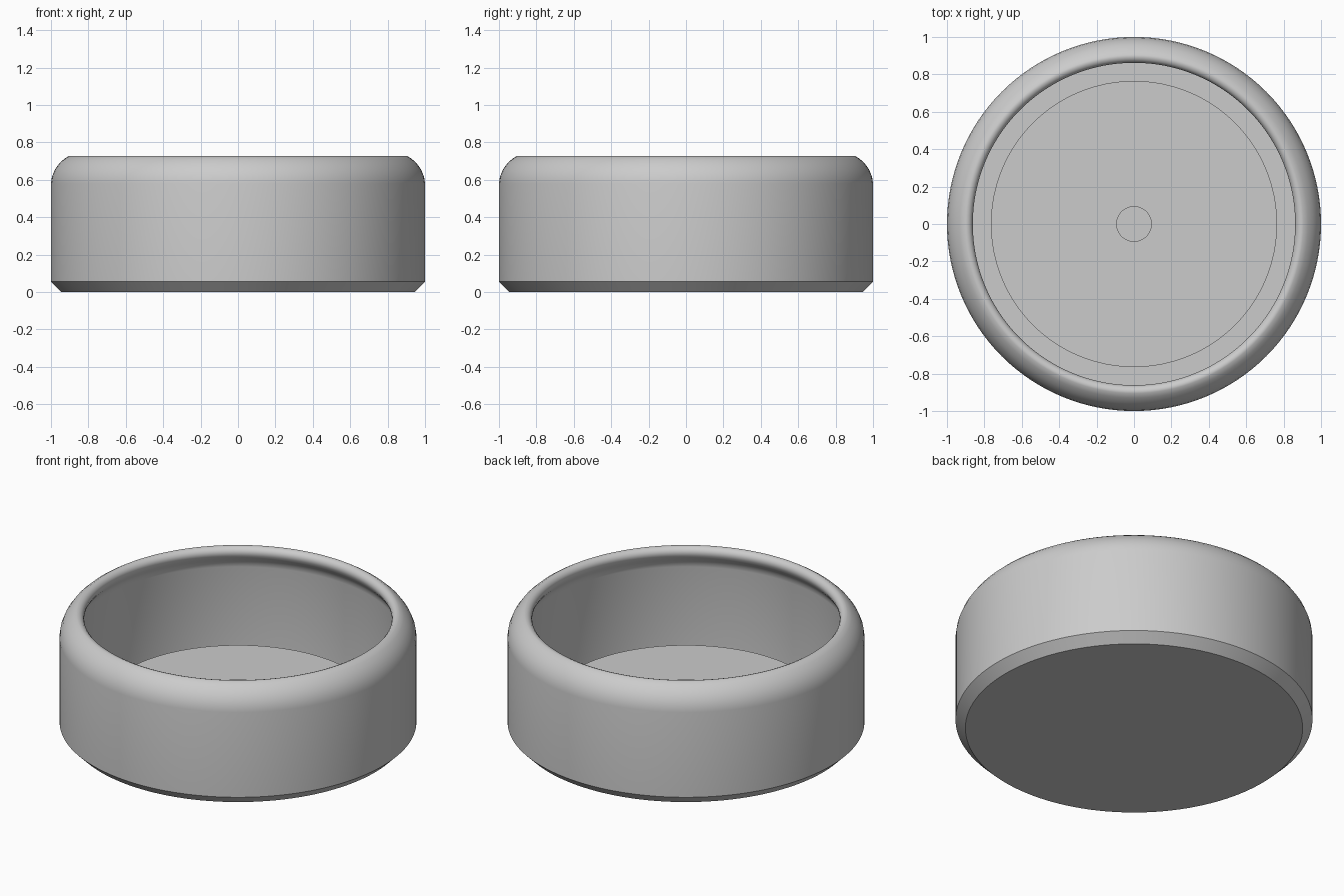
import bpy, bmesh, math

if "Cube" in bpy.data.objects:
    bpy.data.objects.remove(bpy.data.objects["Cube"])

SEGMENTS = 128
grey = bpy.data.materials.new("light grey")
grey.diffuse_color = (0.6, 0.6, 0.6, 1)
grey.use_nodes = True
grey.node_tree.nodes["Principled BSDF"].inputs["Base Color"].default_value = grey.diffuse_color


def lathe(name, profile):
    """Spin an (r, z) profile about the z axis; it runs from axis to axis."""
    bm = bmesh.new()
    verts = [bm.verts.new((r, 0, z)) for r, z in profile]
    edges = [bm.edges.new(pair) for pair in zip(verts, verts[1:])]
    bmesh.ops.spin(bm, geom=verts + edges, axis=(0, 0, 1), cent=(0, 0, 0),
                   angle=math.tau, steps=SEGMENTS, use_duplicate=False)
    bmesh.ops.remove_doubles(bm, verts=bm.verts, dist=1e-4)
    bmesh.ops.recalc_face_normals(bm, faces=bm.faces)
    mesh = bpy.data.meshes.new(name)
    bm.to_mesh(mesh)
    bm.free()
    mesh.materials.append(grey)
    obj = bpy.data.objects.new(name, mesh)
    bpy.context.collection.objects.link(obj)
    bpy.ops.object.select_all(action='DESELECT')
    obj.select_set(True)
    bpy.context.view_layer.objects.active = obj
    bpy.ops.object.shade_smooth_by_angle(angle=math.radians(32))
    return obj


# Chamfered foot and outer wall
outside = [(0, 0), (0.945, 0), (1, 0.055), (1, 0.58)]
# Rounded lip that leans inward
lip = [(0.995, 0.615), (0.98, 0.653), (0.957, 0.686), (0.93, 0.711),
       (0.905, 0.727), (0.892, 0.728), (0.877, 0.722), (0.866, 0.709),
       (0.862, 0.694), (0.865, 0.678), (0.876, 0.658), (0.892, 0.637), (0.905, 0.615)]
# Inner wall, narrow channel, raised floor and central boss
inside = [(0.91, 0.59), (0.91, 0.08), (0.765, 0.08), (0.765, 0.173),
          (0.095, 0.173), (0.095, 0.277), (0, 0.277)]
lathe("bowl", outside + lip + inside)
